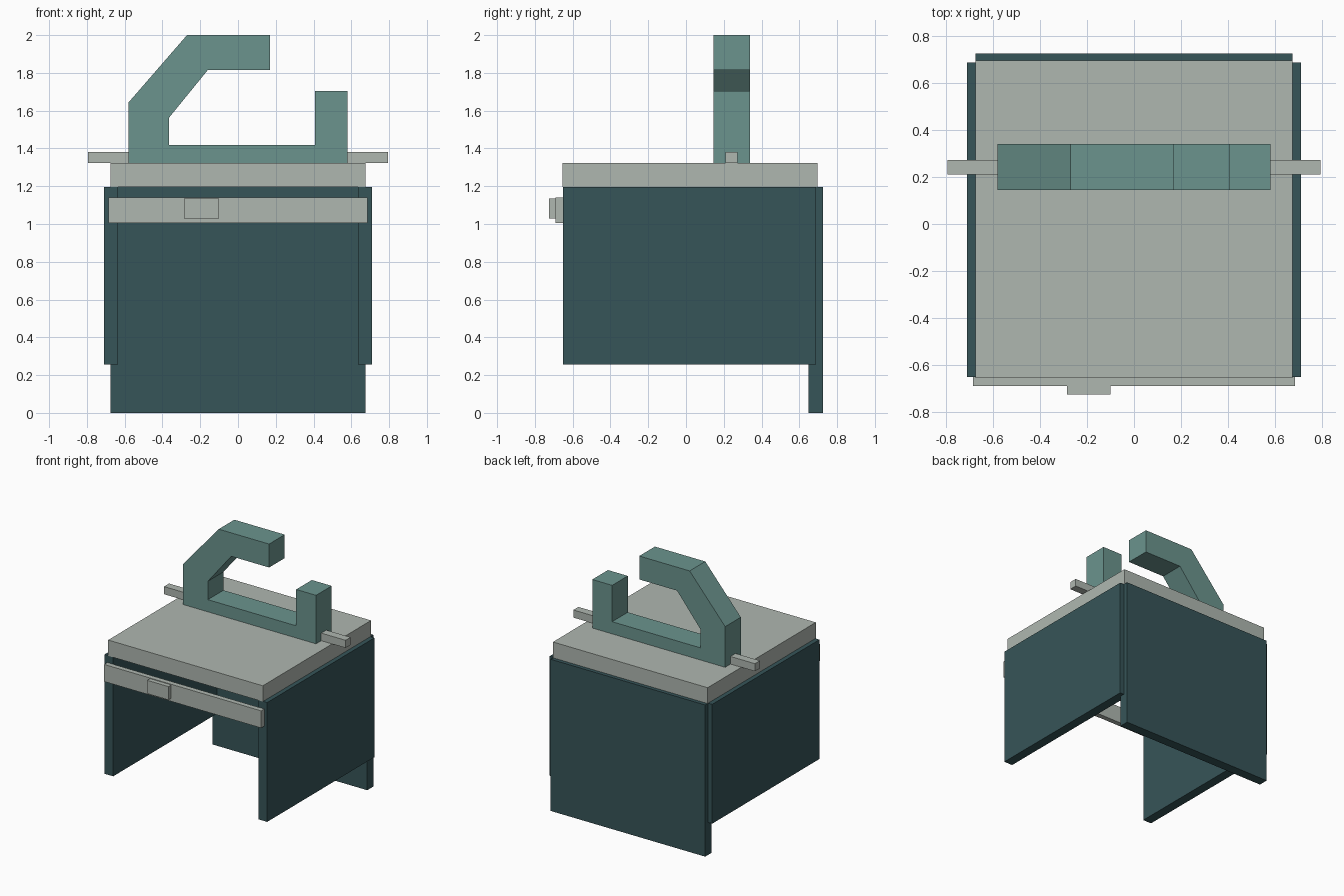
import bpy

if "Cube" in bpy.data.objects:
    bpy.data.objects.remove(bpy.data.objects["Cube"])


def material(name, rgb):
    m = bpy.data.materials.new(name)
    m.diffuse_color = (*rgb, 1.0)
    m.use_nodes = True
    m.node_tree.nodes["Principled BSDF"].inputs["Base Color"].default_value = m.diffuse_color
    return m


GREY = material("pale grey", (0.43, 0.475, 0.435))
TEAL = material("muted teal", (0.147, 0.296, 0.270))
DARK = material("dark slate teal", (0.037, 0.089, 0.098))


def extrude(name, profile, y0, y1, mat):
    """Solid made from an (x, z) outline, counter-clockwise seen from the front."""
    n = len(profile)
    verts = [(x, y, z) for y in (y0, y1) for x, z in profile]
    faces = [tuple(range(n)), tuple(range(2 * n - 1, n - 1, -1))]
    faces += [(i, i + n, (i + 1) % n + n, (i + 1) % n) for i in range(n)]
    mesh = bpy.data.meshes.new(name)
    mesh.from_pydata(verts, [], faces)
    mesh.materials.append(mat)
    obj = bpy.data.objects.new(name, mesh)
    bpy.context.collection.objects.link(obj)
    return obj


def box(name, x, y, z, mat):
    outline = [(x[0], z[0]), (x[1], z[0]), (x[1], z[1]), (x[0], z[1])]
    return extrude(name, outline, y[0], y[1], mat)


# Stand: two raised side panels and a full-height back panel
for side, x in (("left", (-0.71, -0.635)), ("right", (0.635, 0.71))):
    box(side + "_panel", x, (-0.65, 0.687), (0.255, 1.197), DARK)
box("back_panel", (-0.675, 0.675), (0.648, 0.725), (0.0, 1.197), DARK)

# Table top
box("table_top", (-0.675, 0.675), (-0.655, 0.695), (1.197, 1.322), GREY)

# Front rail with its small block
box("front_rail", (-0.685, 0.685), (-0.69, -0.65), (1.005, 1.14), GREY)
box("rail_block", (-0.285, -0.10), (-0.725, -0.69), (1.03, 1.135), GREY)

# Open C-shaped frame standing on the table
frame = [(-0.58, 1.322), (0.58, 1.322), (0.58, 1.705), (0.407, 1.705),
         (0.407, 1.418), (-0.365, 1.418), (-0.365, 1.563), (-0.16, 1.815),
         (0.17, 1.815), (0.17, 2.0), (-0.27, 2.0), (-0.58, 1.643)]
extrude("machine_frame", frame, 0.145, 0.34, TEAL)

# Rods sticking out at both ends of the frame
for side, x in (("left", (-0.793, -0.57)), ("right", (0.57, 0.793))):
    box(side + "_rod", x, (0.21, 0.273), (1.322, 1.382), GREY)
